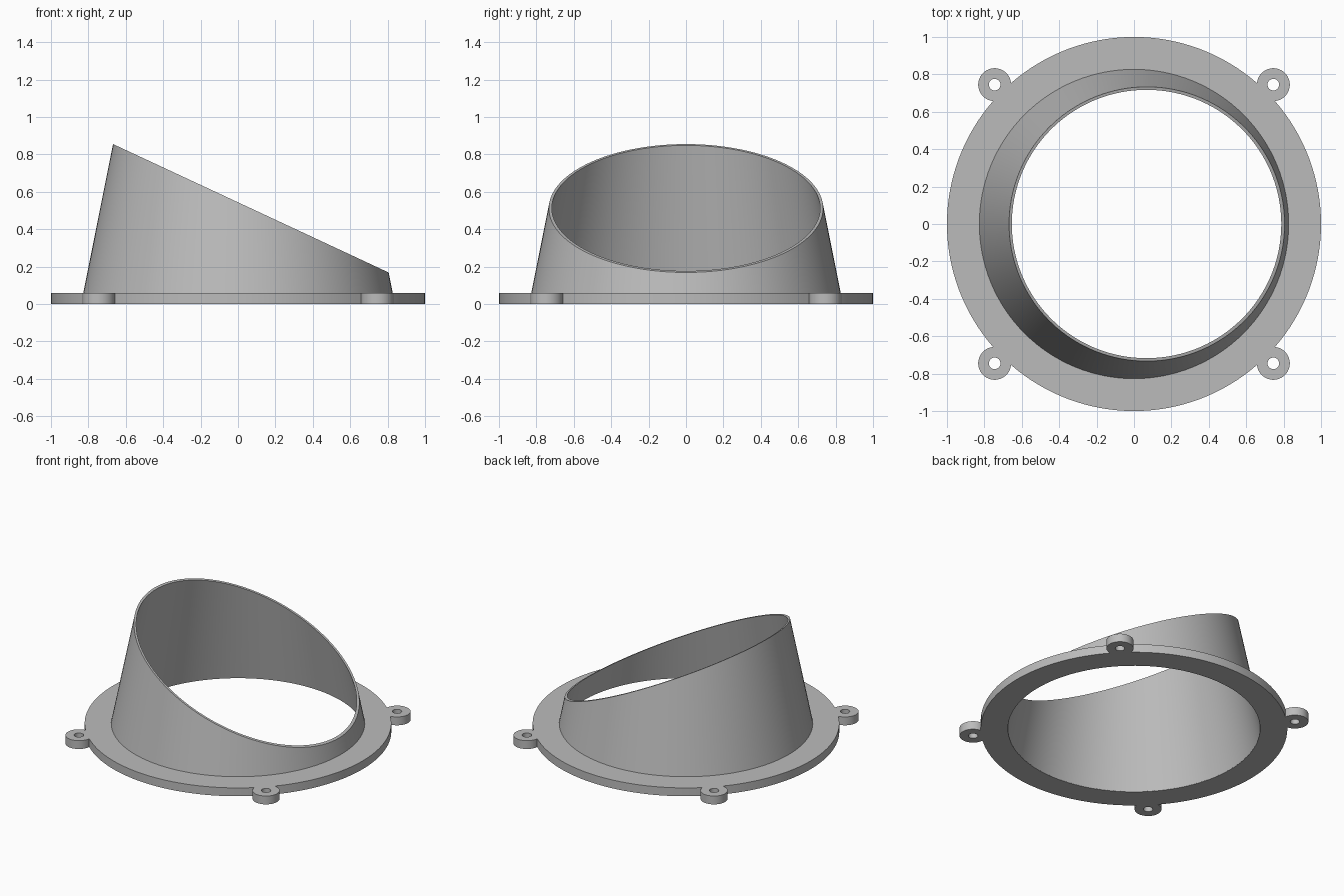
import bpy, bmesh
from math import sin, cos, pi, atan2, sqrt

cube = bpy.data.objects.get("Cube")
if cube:
    bpy.data.objects.remove(cube, do_unlink=True)

SEG = 128
THICK = 0.06                  # flange thickness
TAPER = 0.2                   # radius lost per unit of height
OUTER, INNER = 0.839, 0.823   # collar radii at the ground
CUT_H, CUT_M = 0.544, 0.466   # slanted rim: z = CUT_H - CUT_M * x
LUG_D, LUG_R, HOLE_R = 0.745 * sqrt(2), 0.088, 0.031

grey = bpy.data.materials.new("plain grey")
grey.use_nodes = True
colour = (0.5, 0.5, 0.5, 1)
grey.diffuse_color = colour
grey.node_tree.nodes["Principled BSDF"].inputs["Base Color"].default_value = colour


def finish(obj):
    bpy.ops.object.select_all(action='DESELECT')
    obj.select_set(True)
    bpy.context.view_layer.objects.active = obj
    if obj.type == 'CURVE':
        bpy.ops.object.convert(target='MESH')
        obj = bpy.context.object
    bm = bmesh.new()
    bm.from_mesh(obj.data)
    bmesh.ops.remove_doubles(bm, verts=bm.verts, dist=0.0002)
    bmesh.ops.recalc_face_normals(bm, faces=bm.faces)
    bm.to_mesh(obj.data)
    bm.free()
    obj.data.materials.clear()
    obj.data.materials.append(grey)
    bpy.ops.object.shade_smooth_by_angle(angle=pi / 6)


def arc(cx, cy, r, start, end, n):
    steps = [start + (end - start) * i / n for i in range(n + 1)]
    return [(cx + r * cos(t), cy + r * sin(t)) for t in steps]


def circle(cx, cy, r, n):
    return arc(cx, cy, r, 0, 2 * pi, n)[:-1]


# Flange: one outline with four lugs, a central opening and screw holes
along = (1 + LUG_D ** 2 - LUG_R ** 2) / (2 * LUG_D)
half = sqrt(1 - along ** 2)
gap = atan2(half, along)                # flange angle hidden by half a lug
sweep = atan2(half, along - LUG_D)      # lug arc on either side of its axis
outline, loops = [], [circle(0, 0, INNER, SEG)]
for k in range(4):
    a = pi / 4 + k * pi / 2
    cx, cy = LUG_D * cos(a), LUG_D * sin(a)
    outline += arc(cx, cy, LUG_R, a - sweep, a + sweep, 32)
    outline += arc(0, 0, 1, a + gap, a + pi / 2 - gap, 32)[1:-1]
    loops.append(circle(cx, cy, HOLE_R, 24))

curve = bpy.data.curves.new("flange", 'CURVE')
curve.dimensions = '2D'
curve.fill_mode = 'BOTH'
curve.extrude = THICK / 2
for pts in [outline] + loops:
    spline = curve.splines.new('POLY')
    spline.points.add(len(pts) - 1)
    spline.use_cyclic_u = True
    for p, (x, y) in zip(spline.points, pts):
        p.co = (x, y, 0, 1)
flange = bpy.data.objects.new("flange", curve)
flange.location.z = THICK / 2
bpy.context.collection.objects.link(flange)
finish(flange)

# Collar: thin tapered tube cut by a slanted plane
bm = bmesh.new()


def ring(base, slanted):
    verts = []
    for i in range(SEG):
        t = 2 * pi * i / SEG
        z = 0.002
        r = base - TAPER * z
        if slanted:
            r = (base - TAPER * CUT_H) / (1 - TAPER * CUT_M * cos(t))
            z = CUT_H - CUT_M * r * cos(t)
        verts.append(bm.verts.new((r * cos(t), r * sin(t), z)))
    return verts


rings = [ring(OUTER, False), ring(OUTER, True), ring(INNER, True), ring(INNER, False)]
for k in range(4):
    a, b = rings[k], rings[(k + 1) % 4]
    for i in range(SEG):
        j = (i + 1) % SEG
        bm.faces.new((a[i], a[j], b[j], b[i]))
mesh = bpy.data.meshes.new("collar")
bm.to_mesh(mesh)
bm.free()
collar = bpy.data.objects.new("collar", mesh)
bpy.context.collection.objects.link(collar)
finish(collar)
